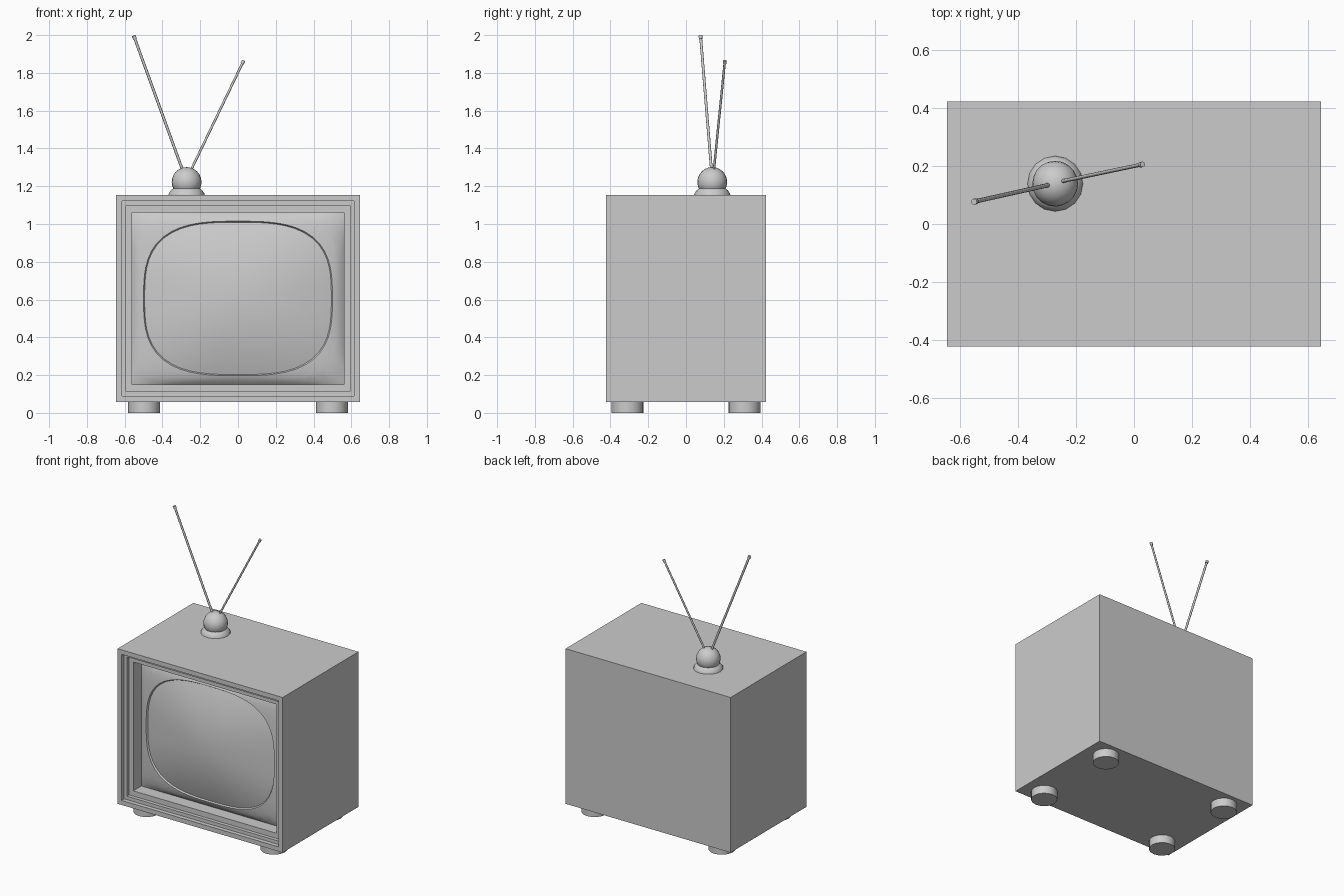
import bpy, bmesh, math
from mathutils import Vector

if "Cube" in bpy.data.objects:
    bpy.data.objects.remove(bpy.data.objects["Cube"])


def make_object(name, bm, smooth=None):
    bmesh.ops.recalc_face_normals(bm, faces=bm.faces)
    mesh = bpy.data.meshes.new(name)
    bm.to_mesh(mesh)
    bm.free()
    ob = bpy.data.objects.new(name, mesh)
    bpy.context.collection.objects.link(ob)
    if smooth:
        bpy.context.view_layer.objects.active = ob
        ob.select_set(True)
        bpy.ops.object.shade_smooth_by_angle(angle=math.radians(smooth))
        ob.select_set(False)
    return ob


def bridge(bm, rings):
    n = len(rings[0])
    for a, b in zip(rings, rings[1:]):
        for i in range(n):
            j = (i + 1) % n
            bm.faces.new((a[i], a[j], b[j], b[i]))


def lathe(name, profile, center, sides, smooth=40):
    bm = bmesh.new()
    rings = [[bm.verts.new((center[0] + r * math.cos(2 * math.pi * i / sides),
                            center[1] + r * math.sin(2 * math.pi * i / sides), z))
              for i in range(sides)] for r, z in profile]
    bridge(bm, rings)
    bm.faces.new(rings[0])
    bm.faces.new(rings[-1])
    return make_object(name, bm, smooth)


def rod(name, start, end, r, tip_r):
    start, end = Vector(start), Vector(end)
    length = (end - start).length
    tip = 0.018
    ob = lathe(name, [(r, 0), (r, length - tip), (tip_r, length - tip), (tip_r, length)],
               (0, 0), 10)
    ob.location = start
    ob.rotation_euler = (end - start).to_track_quat('Z', 'Y').to_euler()


# Cabinet: box shell with a stepped frame round the front opening
FRONT, BACK, MID = -0.423, 0.423, 0.606
steps = [(0.645, 0.548, BACK), (0.645, 0.548, FRONT),
         (0.614, 0.516, FRONT), (0.614, 0.516, FRONT + 0.03),
         (0.593, 0.492, FRONT + 0.03), (0.593, 0.492, FRONT + 0.055),
         (0.56, 0.455, FRONT + 0.055), (0.56, 0.455, FRONT + 0.145)]
bm = bmesh.new()
rings = [[bm.verts.new((sx * a, y, MID + sz * b))
          for sx, sz in ((-1, -1), (1, -1), (1, 1), (-1, 1))] for a, b, y in steps]
bridge(bm, rings)
bm.faces.new(rings[0])
make_object("cabinet", bm)


# Picture tube: rings that go from a rectangle to a rounded bulging screen
def tube_ring(bm, a, b, power, depth, n=64):
    ring = []
    for i in range(n):
        t = 2 * math.pi * i / n
        c, s = math.cos(t), math.sin(t)
        if power is None:
            k = max(abs(c), abs(s))
        else:
            k = (abs(c) ** power + abs(s) ** power) ** (1 / power)
        ring.append(bm.verts.new((a * c / k, FRONT + depth, MID + b * s / k)))
    return ring


bm = bmesh.new()
rings = [tube_ring(bm, 0.56, 0.455, None, 0.145),
         tube_ring(bm, 0.545, 0.442, 12, 0.132),
         tube_ring(bm, 0.52, 0.424, 5, 0.118),
         tube_ring(bm, 0.50, 0.409, 3, 0.112)]
bridge(bm, rings)
make_object("screen_surround", bm, 50)

bm = bmesh.new()
rings = [tube_ring(bm, 0.50, 0.409, 3, 0.112), tube_ring(bm, 0.494, 0.403, 3, 0.122)]
for f in (0.95, 0.85, 0.7, 0.55, 0.4, 0.25, 0.1):
    rings.append(tube_ring(bm, 0.494 * f, 0.403 * f, 2 + f, 0.05 + 0.072 * f ** 2))
bridge(bm, rings)
bm.faces.new(rings[-1])
make_object("screen", bm, 40)

# Feet
for sx in (-1, 1):
    for sy in (-1, 1):
        lathe("foot", [(0.085, 0), (0.085, 0.06)], (sx * 0.497, sy * 0.31), 16)

# Antenna base and ball
AX, AY = -0.272, 0.139
lathe("antenna_base", [(0.096, 1.152), (0.094, 1.162), (0.083, 1.178),
                       (0.070, 1.189), (0.055, 1.194)], (AX, AY), 16)
bm = bmesh.new()
bmesh.ops.create_uvsphere(bm, u_segments=20, v_segments=12, radius=0.079)
ball = make_object("antenna_ball", bm, 60)
ball.location = (AX, AY, 1.222)

# Antenna rods
rod("antenna_rod_left", (-0.288, 0.136, 1.27), (-0.552, 0.077, 1.997), 0.0075, 0.0105)
rod("antenna_rod_right", (-0.256, 0.146, 1.27), (0.03, 0.206, 1.865), 0.0065, 0.0095)
